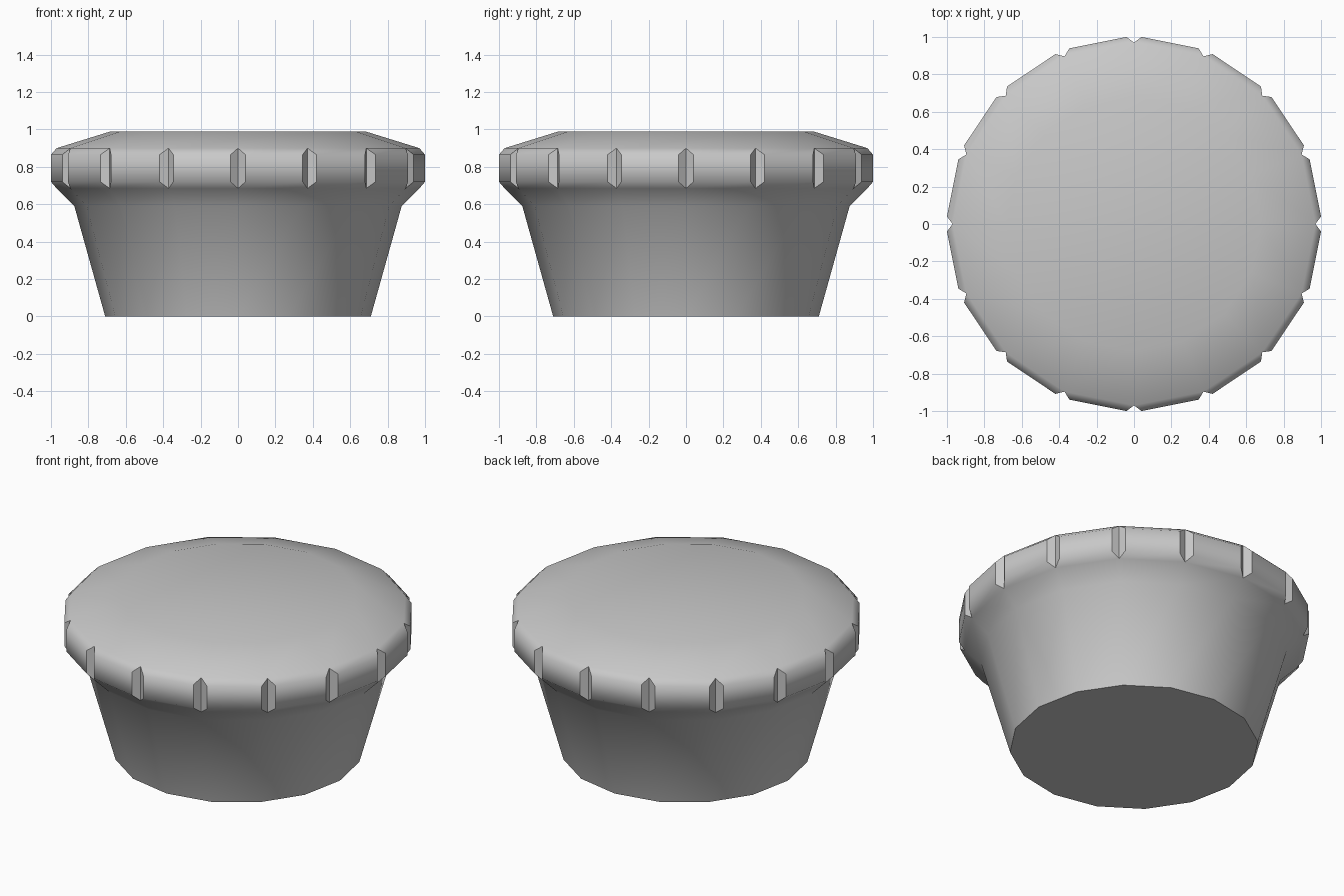
import bpy
import bmesh
import math

if "Cube" in bpy.data.objects:
    bpy.data.objects.remove(bpy.data.objects["Cube"], do_unlink=True)

SIDES = 16
NOTCH = 0.04  # half width of each rim notch

# Single grey material
grey = bpy.data.materials.new("light_grey")
grey.use_nodes = True
colour = (0.58, 0.58, 0.58, 1.0)
grey.diffuse_color = colour
bsdf = grey.node_tree.nodes["Principled BSDF"]
bsdf.inputs["Base Color"].default_value = colour
bsdf.inputs["Roughness"].default_value = 0.6

bm = bmesh.new()


def ring(radius, z, offset=0.0):
    """One vertex per corner, optionally shifted sideways around the rim."""
    verts = []
    for k in range(SIDES):
        a = 2 * math.pi * k / SIDES
        x = radius * math.cos(a) - offset * math.sin(a)
        y = radius * math.sin(a) + offset * math.cos(a)
        verts.append(bm.verts.new((x, y, z)))
    return verts


def band(low_a, low_b, high_a, high_b):
    """Quads from corner k (a) to corner k + 1 (b) between two levels."""
    for k in range(SIDES):
        n = (k + 1) % SIDES
        bm.faces.new((low_a[k], low_b[n], high_b[n], high_a[k]))


# Levels from the foot to the crown
foot = ring(0.71, 0.0)
neck = ring(0.875, 0.59)
rim_low = ring(0.97, 0.685)
side_low_l, side_low_r = ring(1.0, 0.72, NOTCH), ring(1.0, 0.72, -NOTCH)
side_top_l, side_top_r = ring(1.0, 0.865, NOTCH), ring(1.0, 0.865, -NOTCH)
rim_top = ring(0.97, 0.90)
crown = ring(0.68, 0.99)

# Tapered body, rim panels and domed shoulder
bottom = bm.faces.new(list(reversed(foot)))
band(foot, foot, neck, neck)
band(neck, neck, rim_low, rim_low)
band(rim_low, rim_low, side_low_l, side_low_r)
band(side_low_l, side_low_r, side_top_l, side_top_r)
band(side_top_l, side_top_r, rim_top, rim_top)
band(rim_top, rim_top, crown, crown)
bm.faces.new(crown)

# V notches at the corners of the rim
notches = []
for k in range(SIDES):
    notches.append(bm.faces.new((rim_low[k], rim_top[k], side_top_r[k], side_low_r[k])))
    notches.append(bm.faces.new((rim_low[k], side_low_l[k], side_top_l[k], rim_top[k])))

bmesh.ops.recalc_face_normals(bm, faces=bm.faces[:])

# Smooth shading with sharp foot and notch edges
for f in bm.faces:
    f.smooth = True
for f in [bottom] + notches:
    for e in f.edges:
        e.smooth = False

mesh = bpy.data.meshes.new("round_knob")
bm.to_mesh(mesh)
bm.free()
mesh.materials.append(grey)
knob = bpy.data.objects.new("round_knob", mesh)
bpy.context.collection.objects.link(knob)
